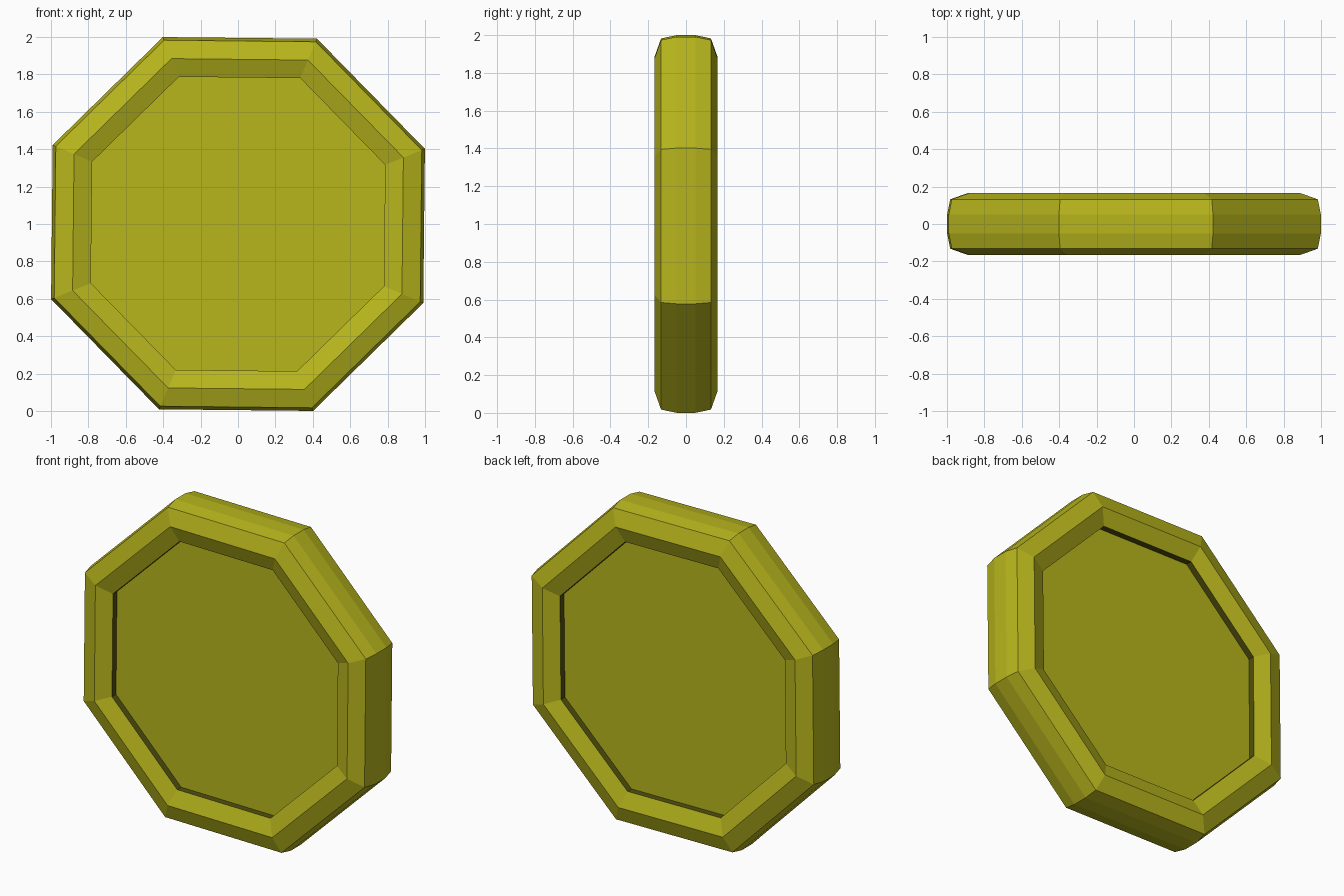
import bpy, bmesh, math

cube = bpy.data.objects.get("Cube")
if cube:
    bpy.data.objects.remove(cube, do_unlink=True)

SIDES = 8
TILT = math.radians(-0.6)


def material(name, colour):
    mat = bpy.data.materials.new(name)
    mat.use_nodes = True
    mat.diffuse_color = colour
    mat.node_tree.nodes["Principled BSDF"].inputs["Base Color"].default_value = colour
    return mat


olive = material("olive yellow", (0.48, 0.468, 0.012, 1))
dark = material("dark olive", (0.085, 0.082, 0.004, 1))

# Half section from the inner floor out to the edge: corner radius, depth
half = [(0.848, 0.09), (0.848, 0.13), (0.953, 0.167), (1.059, 0.132), (1.077, 0.05)]
section = [(r, -y) for r, y in half] + [(r, y) for r, y in reversed(half)]

bm = bmesh.new()


def ring(radius, y):
    angles = [TILT + 2 * math.pi * (i + 0.5) / SIDES for i in range(SIDES)]
    return [bm.verts.new((radius * math.cos(a), y, 1 + radius * math.sin(a))) for a in angles]


# Rim bands joined between neighbouring rings; the innermost walls are dark grooves
rings = [ring(r, y) for r, y in section]
last = len(rings) - 2
for band, (a, b) in enumerate(zip(rings, rings[1:])):
    for i in range(SIDES):
        j = (i + 1) % SIDES
        face = bm.faces.new((a[i], a[j], b[j], b[i]))
        face.material_index = 1 if band in (0, last) else 0

# Recessed front and back faces
bm.faces.new(rings[0])
bm.faces.new(rings[-1])
bmesh.ops.recalc_face_normals(bm, faces=bm.faces)

mesh = bpy.data.meshes.new("octagonal_coin")
bm.to_mesh(mesh)
bm.free()
mesh.materials.append(olive)
mesh.materials.append(dark)
coin = bpy.data.objects.new("octagonal_coin", mesh)
bpy.context.collection.objects.link(coin)
